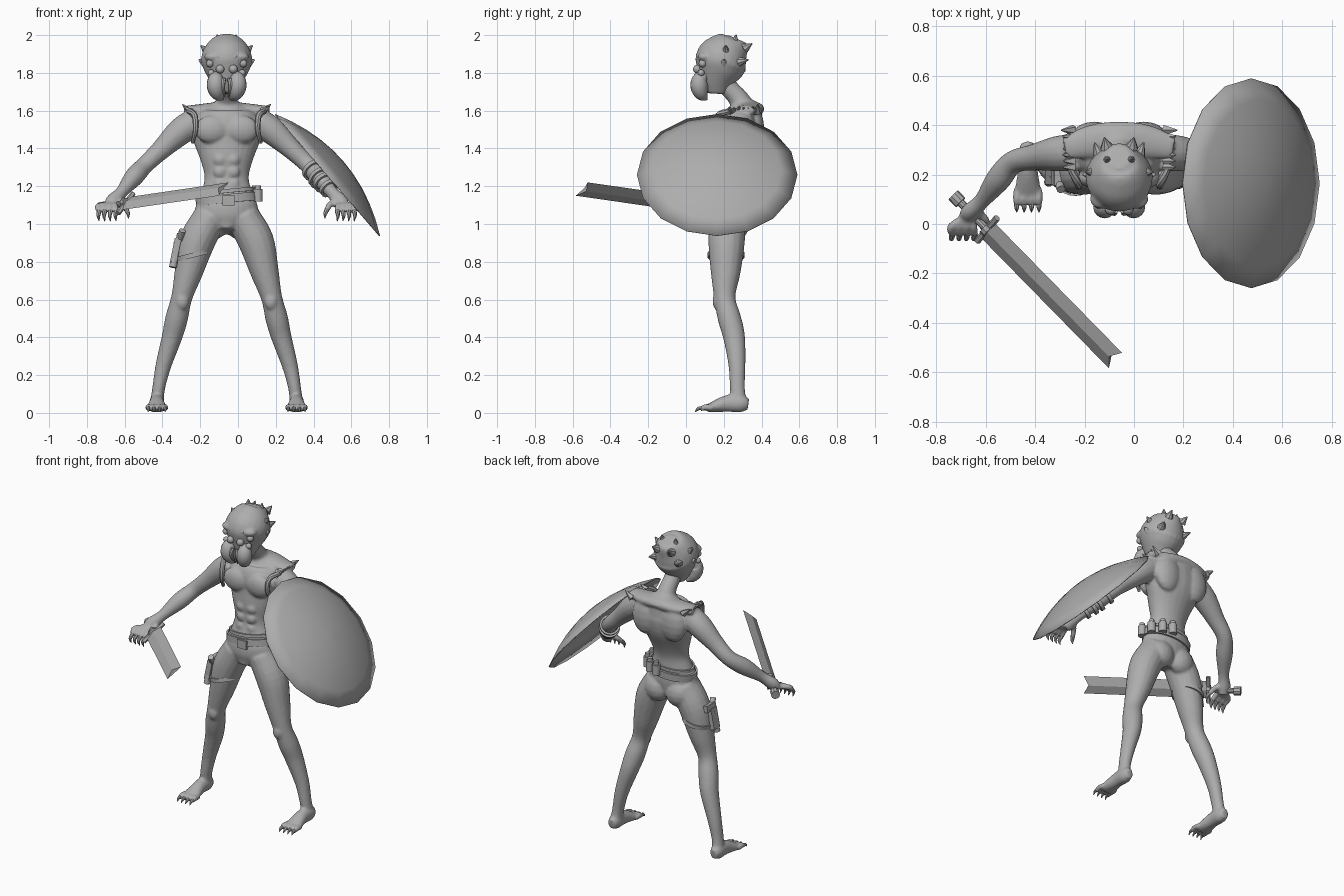
import bpy, bmesh, math, random
from mathutils import Vector, Matrix

random.seed(4)
cube = bpy.data.objects.get("Cube")
if cube:
    bpy.data.objects.remove(cube)

CENTRE_X = -.06          # the figure's own plane of symmetry
AXIS_Y, AXIS_Z = Vector((0, 1, 0)), Vector((0, 0, 1))
SIDES = (-1, 1)

clay = bpy.data.materials.new("plain_grey")
clay.use_nodes = True
tone = (.42, .42, .42, 1)
clay.diffuse_color = tone
clay.node_tree.nodes["Principled BSDF"].inputs["Base Color"].default_value = tone


def finish(name, bm, voxel=0, smooth=True):
    """Turn the bmesh into an object; voxel fuses overlapping volumes."""
    bmesh.ops.recalc_face_normals(bm, faces=bm.faces)
    mesh = bpy.data.meshes.new(name)
    bm.to_mesh(mesh)
    bm.free()
    mesh.materials.append(clay)
    ob = bpy.data.objects.new(name, mesh)
    bpy.context.scene.collection.objects.link(ob)
    ob.location.x = CENTRE_X
    if voxel:
        fuse = ob.modifiers.new("fuse", 'REMESH')
        fuse.mode, fuse.voxel_size, fuse.use_smooth_shade = 'VOXEL', voxel, True
        relax = ob.modifiers.new("relax", 'SMOOTH')
        relax.factor, relax.iterations = .5, 3
    if smooth:
        bpy.ops.object.select_all(action='DESELECT')
        ob.select_set(True)
        bpy.context.view_layer.objects.active = ob
        bpy.ops.object.shade_smooth_by_angle(angle=math.radians(40))
    return ob


def skin(bm, rings, closed=False):
    """Join rings of vertices, with end caps or as a closed loop."""
    n = len(rings[0])
    pairs = list(zip(rings, rings[1:])) + ([(rings[-1], rings[0])] if closed else [])
    for a, b in pairs:
        for i in range(n):
            j = (i + 1) % n
            bm.faces.new((a[i], a[j], b[j], b[i]))
    if not closed:
        bm.faces.new(rings[0])
        bm.faces.new(rings[-1])


def tube(bm, points, n=16, steps=4, ref=AXIS_Y):
    """Smooth limb through (x, y, z, radius[, second radius])."""
    pts = [Vector(p if len(p) == 5 else (*p, p[3])) for p in points]
    pts = [pts[0] * 2 - pts[1]] + pts + [pts[-1] * 2 - pts[-2]]
    path = []
    for a, b, c, d in zip(pts, pts[1:], pts[2:], pts[3:]):
        for k in range(steps):
            t = k / steps
            path.append(b + (c - a) * (t / 2) + (a * 2 - b * 5 + c * 4 - d) * (t * t / 2)
                        + (b * 3 - a - c * 3 + d) * (t ** 3 / 2))
    path.append(pts[-2])
    rings = []
    for i, p in enumerate(path):
        ahead = path[min(i + 1, len(path) - 1)] - path[max(i - 1, 0)]
        along = Vector(ahead[:3]).normalized()
        side = along.cross(ref).normalized()
        up = side.cross(along)
        ring = []
        for k in range(n):
            a = math.tau * k / n
            ring.append(bm.verts.new(Vector(p[:3]) + side * max(p[3], .002) * math.cos(a)
                                     + up * max(p[4], .002) * math.sin(a)))
        rings.append(ring)
    skin(bm, rings)


def pair(bm, points, **kw):
    for s in SIDES:
        tube(bm, [(s * p[0], *p[1:]) for p in points], **kw)


def blob(bm, loc, size, segs=16):
    scale = Matrix.Diagonal((*size, 1))
    bmesh.ops.create_uvsphere(bm, u_segments=segs, v_segments=segs // 2, radius=1,
                              matrix=Matrix.Translation(loc) @ scale)


def blobs(bm, loc, size, segs=16):
    for s in SIDES:
        blob(bm, (s * loc[0], *loc[1:]), size, segs)


def box(bm, loc, size, turn=Matrix()):
    bmesh.ops.create_cube(bm, size=1, matrix=Matrix.Translation(loc) @ turn
                          @ Matrix.Diagonal((*size, 1)))


def band(bm, loc, rx, ry, height, thick, axis=AXIS_Z, n=28):
    """Flat strap around an axis."""
    turn = AXIS_Z.rotation_difference(Vector(axis).normalized())
    rings = []
    for i in range(n):
        c, s = math.cos(math.tau * i / n), math.sin(math.tau * i / n)
        rings.append([bm.verts.new(Vector(loc) + turn @ Vector(
            ((rx + o) * c, (ry + o) * s, h * height / 2)))
            for o, h in ((0, -1), (thick, -1), (thick, 1), (0, 1))])
    skin(bm, rings, closed=True)


# Body: torso, neck, muscles, legs and arms fused together
bm = bmesh.new()
tube(bm, [(0, .2, .96, .05, .07), (0, .215, 1.02, .14, .095), (0, .22, 1.09, .165, .1),
          (0, .23, 1.17, .135, .085), (0, .24, 1.25, .117, .078), (0, .255, 1.35, .143, .1),
          (0, .28, 1.45, .18, .12), (0, .285, 1.53, .185, .125), (0, .3, 1.6, .14, .1),
          (0, .29, 1.64, .07, .06)], n=24)
tube(bm, [(0, .31, 1.58, .085), (0, .28, 1.66, .055), (0, .22, 1.73, .05), (0, .19, 1.8, .05)])
tube(bm, [(-.22, .31, 1.6, .025, .05), (-.1, .335, 1.605, .035, .07), (0, .345, 1.61, .04, .07),
          (.1, .335, 1.605, .035, .07), (.22, .31, 1.6, .025, .05)])
blobs(bm, (.08, .185, 1.5), (.09, .045, .075))
blobs(bm, (.1, .36, 1.5), (.09, .055, .12))
blobs(bm, (.075, .27, 1.0), (.085, .065, .085))
for row in range(3):
    blobs(bm, (.035, .172, 1.21 + row * .065), (.034, .022, .032))
pair(bm, [(.085, .22, 1.04, .09, .095), (.155, .215, .91, .095, .097), (.2, .21, .75, .076, .08),
          (.238, .205, .61, .056, .057), (.265, .23, .5, .06, .062), (.29, .255, .4, .054, .058),
          (.335, .27, .25, .042, .045), (.36, .272, .13, .034, .04), (.37, .28, .05, .036, .042)])
blobs(bm, (.235, .165, .59), (.035, .025, .045))
foot = [(.37, .33, .045, .025, .03), (.37, .29, .05, .04, .047), (.37, .22, .05, .04, .045),
        (.37, .14, .03, .052, .028), (.37, .11, .022, .045, .018)]
pair(bm, foot, ref=AXIS_Z)
for toe in range(4):
    x = .325 + toe * .03
    pair(bm, [(x, .14, .025, .016), (x, .1, .03, .017), (x, .075, .018, .012)], n=8, ref=AXIS_Z)
arm = [(.17, .29, 1.54, .075), (.25, .285, 1.485, .072), (.345, .27, 1.395, .054),
       (.43, .25, 1.315, .047), (.49, .18, 1.25, .051), (.555, .095, 1.17, .033),
       (.6, .05, 1.12, .042, .035), (.615, .025, 1.085, .035, .03)]
pair(bm, arm)
for k in range(4):
    x = .575 + k * .03
    pair(bm, [(.6, .035, 1.1, .02), (x + .015, -.01, 1.095, .017), (x + .01, -.045, 1.065, .014)], n=8)
pair(bm, [(.585, .06, 1.13, .02), (.545, .02, 1.1, .018), (.53, -.01, 1.07, .014)], n=8)
finish("body", bm, voxel=.009)

# Claws on fingers and toes
bm = bmesh.new()
for k in range(4):
    x = .585 + k * .03
    pair(bm, [(x, -.04, 1.07, .013), (x + .004, -.06, 1.045, .01), (x, -.055, 1.015, .002)], n=8)
    x = .325 + k * .03
    pair(bm, [(x, .085, .025, .011), (x, .065, .022, .009), (x, .048, .005, .002)], n=8, ref=AXIS_Z)
pair(bm, [(.53, -.005, 1.075, .013), (.522, -.02, 1.055, .01), (.52, -.02, 1.03, .002)], n=8)
finish("claws", bm)

# Head with bony crown
bm = bmesh.new()
tube(bm, [(0, .16, 1.69, .05, .055), (0, .165, 1.76, .09, .095), (0, .178, 1.82, .122, .128),
          (0, .192, 1.87, .136, .14), (0, .227, 1.92, .118, .115), (0, .26, 1.96, .08, .08),
          (0, .27, 1.98, .045, .05)], n=24)
blobs(bm, (.07, .1, 1.885), (.05, .04, .025))
tube(bm, [(0, .07, 1.84, .02), (0, .12, 1.92, .022), (0, .22, 1.975, .02)], n=10, ref=Vector((1, 0, 0)))
finish("head", bm, voxel=.009)

bm = bmesh.new()
thorns = [((.045, .255, 1.95), (.05, .265, 2.003)), ((.1, .21, 1.91), (.137, .21, 1.945)),
          ((.05, .31, 1.93), (.06, .35, 1.955)), ((.07, .17, 1.92), (.085, .15, 1.95)),
          ((.11, .2, 1.85), (.148, .2, 1.87)), ((.08, .28, 1.86), (.1, .33, 1.87))]
for root, tip in thorns:
    pair(bm, [(*root, .028), (*tip, .003)], n=8, steps=2)
finish("crown_thorns", bm)

# Eyes in four pairs
bm = bmesh.new()
for loc, r in (((.035, .06, 1.82), .023), ((.088, .088, 1.85), .021),
               ((.04, .077, 1.885), .02), ((.082, .08, 1.8), .018)):
    blobs(bm, loc, (r, r, r))
finish("eyes", bm)

# Mandibles and fangs
bm = bmesh.new()
pair(bm, [(.055, .1, 1.79, .025), (.058, .075, 1.765, .042), (.058, .07, 1.725, .046),
          (.045, .085, 1.685, .035), (.02, .11, 1.66, .006)])
pair(bm, [(.015, .055, 1.77, .012), (.02, .045, 1.73, .012), (.008, .07, 1.67, .003)], n=8)
finish("mandibles", bm)

# Ragged vest edge on the shoulders
bm = bmesh.new()
for k in range(7):
    y = .23 + k * .025
    lift = random.uniform(.01, .03)
    pair(bm, [(.185, y, 1.595, .022), (.22 + lift / 2, y, 1.605 + lift, .003)], n=5, steps=1)
pair(bm, [(.2, .235, 1.6, .016), (.17, .17, 1.575, .016), (.165, .155, 1.5, .014),
          (.18, .19, 1.43, .01)], n=8)
finish("ragged_vest_edge", bm)

# Belt, buckle and pouches
bm = bmesh.new()
tilt = (-.1, .05, 1)
band(bm, (0, .225, 1.13), .152, .096, .045, .012, tilt)
band(bm, (0, .228, 1.17), .138, .09, .02, .01, tilt)
box(bm, (.01, .117, 1.125), (.065, .02, .055))
for x, y in ((.165, .2), (.15, .27), (.1, .315), (.04, .335)):
    tube(bm, [(x, y, 1.12, .025), (x, y, 1.185, .025)], n=10, steps=1)
    tube(bm, [(x, y, 1.185, .016), (x, y, 1.205, .016)], n=10, steps=1)
finish("belt", bm)

# Thigh holster with sidearm
bm = bmesh.new()
band(bm, (-.178, .212, .835), .088, .09, .025, .008, (-.25, 0, 1))
lean = Matrix.Rotation(.2, 4, 'Y')
box(bm, (-.27, .19, .86), (.035, .06, .13), lean)
tube(bm, [(-.26, .19, .9, .02), (-.285, .17, .77, .02)], n=10, steps=1)
tube(bm, [(-.25, .18, .91, .016), (-.235, .14, .965, .018)], n=10, steps=1)
box(bm, (-.252, .2, .93), (.03, .09, .04), lean)
finish("holster", bm)

# Bracer straps holding the shield
bm = bmesh.new()
elbow, wrist = Vector((.45, .23, 1.295)), Vector((.555, .095, 1.17))
for t, r in ((.08, .05), (.4, .052), (.6, .047), (.85, .039)):
    band(bm, elbow.lerp(wrist, t), r, r, .022, .012, wrist - elbow, n=18)
finish("bracer", bm)

# Round domed shield
bm = bmesh.new()
normal = Vector((.758, 0, .652))
across = normal.cross(AXIS_Y)
middle = Vector((.535, .165, 1.26))
rings = []
for level in (1, .8, .6, .4, .2, .02):
    rings.append([bm.verts.new(middle + normal * .11 * (1 - level ** 2) + .425 * level * (
        AXIS_Y * math.sin(math.tau * i / 16) + across * math.cos(math.tau * i / 16)))
        for i in range(16)])
skin(bm, rings)
bm.faces.ensure_lookup_table()
bm.faces.remove(next(f for f in bm.faces if rings[0][0] in f.verts and len(f.verts) == 16))
shield = finish("shield", bm)
shield.modifiers.new("thickness", 'SOLIDIFY').thickness = .006

# Sword: ridged blade with notched end, guard, grip and pommel
bm = bmesh.new()
pommel, tip = Vector((-.665, .11, 1.09)), Vector((-.015, -.553, 1.185))
along = (tip - pommel).normalized()
wide = Vector((.025, .033, .035))
wide -= along * wide.dot(along)
ridge = along.cross(wide).normalized() * .012
heel = pommel.lerp(tip, .2)
skin(bm, [[bm.verts.new(p + o) for o in (wide, ridge - along * notch, -wide, -ridge - along * notch)]
          for p, notch in ((heel, 0), (tip, .03))])
for start, end, r in ((0, .2, .016), (-.01, .035, .027), (.185, .21, .03)):
    tube(bm, [(*pommel.lerp(tip, t), r) for t in (start, end)], n=10, steps=1, ref=AXIS_Z)
tube(bm, [(*(heel + wide * k), .014) for k in (-1.5, 1.5)], n=6, steps=1)
finish("sword", bm, smooth=False)
